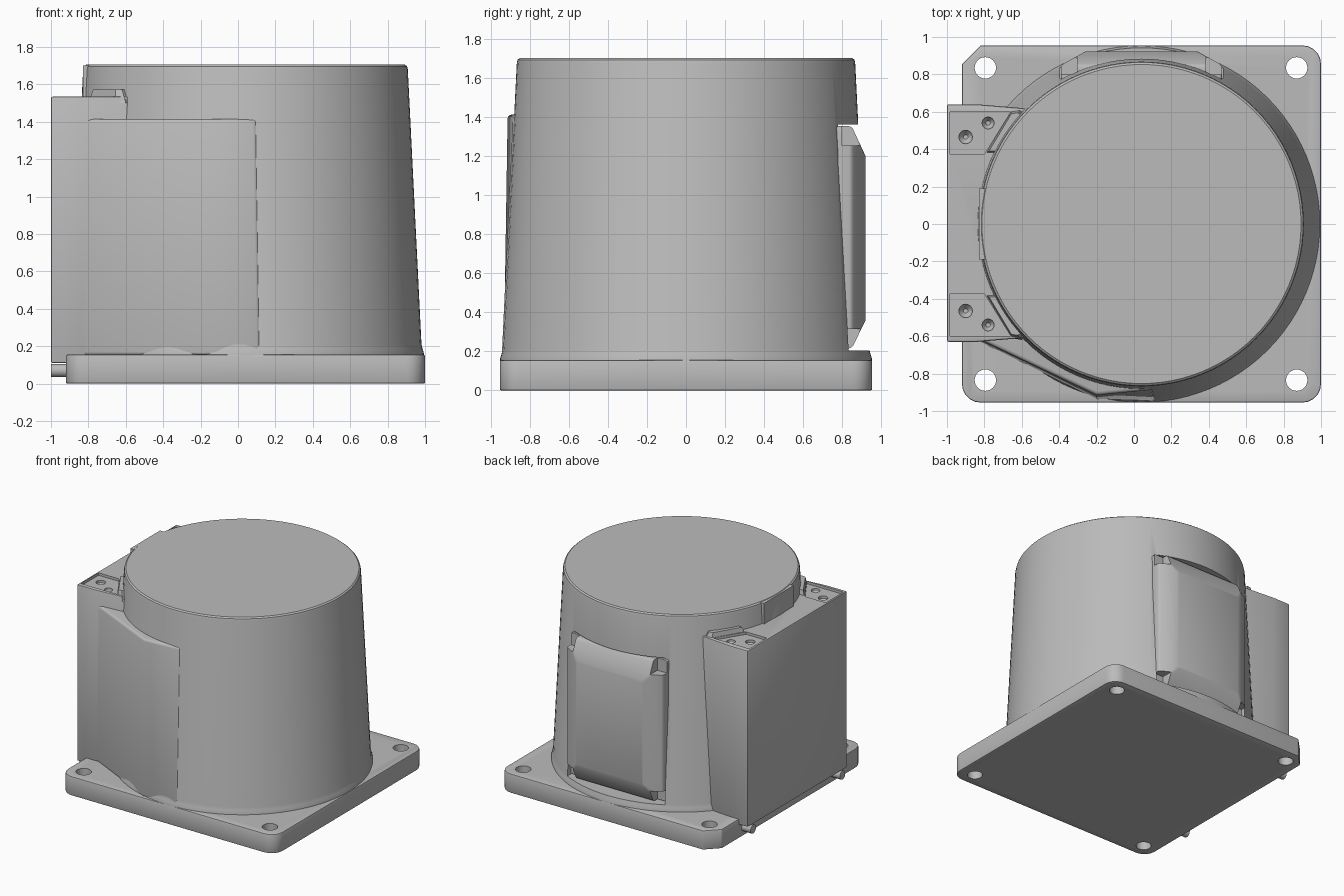
import bpy, bmesh, math
from mathutils import Vector

if "Cube" in bpy.data.objects:
    bpy.data.objects.remove(bpy.data.objects["Cube"], do_unlink=True)

grey = bpy.data.materials.new("housing grey")
grey.use_nodes = True
colour = (0.5, 0.5, 0.5, 1)
grey.diffuse_color = colour
grey.node_tree.nodes["Principled BSDF"].inputs["Base Color"].default_value = colour

CX = 0.04  # drum axis


def loft(name, rings):
    """Closed solid through rings that share one point count."""
    bm = bmesh.new()
    loops = [[bm.verts.new(p) for p in ring] for ring in rings]
    n = len(loops[0])
    for a, b in zip(loops, loops[1:]):
        for i in range(n):
            j = (i + 1) % n
            bm.faces.new((a[i], a[j], b[j], b[i]))
    bm.faces.new(loops[0][::-1])
    bm.faces.new(loops[-1])
    bmesh.ops.recalc_face_normals(bm, faces=bm.faces)
    mesh = bpy.data.meshes.new(name)
    bm.to_mesh(mesh)
    bm.free()
    mesh.materials.append(grey)
    obj = bpy.data.objects.new(name, mesh)
    bpy.context.collection.objects.link(obj)
    return obj


def prism(name, pts, z0, z1, top=None):
    return loft(name, [[(x, y, z0) for x, y in pts],
                       [(x, y, z1) for x, y in (top or pts)]])


def rect(x0, x1, y0, y1):
    return [(x0, y0), (x1, y0), (x1, y1), (x0, y1)]


def lathe(name, centre, profile, sides, axis="z"):
    rings = []
    for r, h in profile:
        ring = []
        for i in range(sides):
            a = math.tau * i / sides
            u, v = r * math.cos(a), r * math.sin(a)
            p = (u, v, h) if axis == "z" else (h, u, v)
            ring.append(Vector(centre) + Vector(p))
        rings.append(ring)
    return loft(name, rings)


def activate(obj):
    bpy.ops.object.select_all(action="DESELECT")
    obj.select_set(True)
    bpy.context.view_layer.objects.active = obj


def cut(obj, cutter):
    mod = obj.modifiers.new("cut", "BOOLEAN")
    mod.operation = "DIFFERENCE"
    mod.solver = "EXACT"
    mod.object = cutter
    activate(obj)
    bpy.ops.object.modifier_apply(modifier=mod.name)
    bpy.data.objects.remove(cutter, do_unlink=True)


def bevel(obj, width, segments=2):
    mod = obj.modifiers.new("bevel", "BEVEL")
    mod.width = width
    mod.segments = segments
    mod.limit_method = "ANGLE"
    activate(obj)
    bpy.ops.object.modifier_apply(modifier=mod.name)


def mirror_y(pts, s):
    return [(x, s * y) for x, y in pts]


parts = []

# Square mounting plate with rounded corners and four bolt holes
corner = 0.1
outline = []
for cx, cy, start in ((1, 0.955, 0), (-0.92, 0.955, 90), (-0.92, -0.955, 180), (1, -0.955, 270)):
    ox = cx - math.copysign(corner, cx)
    oy = cy - math.copysign(corner, cy)
    steps = 1 if start == 90 else 5
    for k in range(steps + 1):
        a = math.radians(start + 90 * k / steps)
        outline.append((ox + corner * math.cos(a), oy + corner * math.sin(a)))
plate = prism("mounting_plate", outline, 0, 0.155)
bevel(plate, 0.008)
for x in (-0.795, 0.87):
    for y in (-0.835, 0.835):
        cut(plate, lathe("hole_cutter", (x, y, 0), [(0.057, -0.1), (0.057, 0.3)], 32))
parts.append(plate)

# Tapered drum with a small foot fillet and rounded top rim
drum = lathe("drum", (CX, 0, 0),
             [(0.954, 0.15), (0.953, 0.165), (0.947, 0.185), (0.941, 0.21),
              (0.868, 1.68), (0.864, 1.696), (0.853, 1.705)], 96)
cut(drum, loft("recess_cutter", [[(x, y, z) for x, z in rect(-0.395, 0.475, 0.205, 1.365)]
                                 for y in (0.78, 1.2)]))
parts.append(drum)

# Rear cover: a shallow pyramid-sided panel with notched corners
panel = loft("rear_cover", [[(x, y, z) for x, z in rect(*r)] for y, r in (
    (0.7, (-0.39, 0.47, 0.215, 1.355)),
    (0.85, (-0.39, 0.47, 0.215, 1.355)),
    (0.922, (-0.26, 0.34, 0.36, 1.2)))])
bevel(panel, 0.015, 3)
for x in (-0.36, 0.44):
    for z in (0.26, 1.31):
        cut(panel, loft("notch_cutter", [
            [(px, y, pz) for px, pz in rect(x - 0.055, x + 0.055, z - 0.055, z + 0.055)]
            for y in (0.8, 1)]))
parts.append(panel)

# Flat-sided terminal housing
housing = prism("side_housing", [
    (-1, -0.63), (-0.84, -0.63), (-0.6, -0.61), (0, -0.5),
    (0, 0.5), (-0.6, 0.62), (-0.84, 0.64), (-1, 0.64)], 0.11, 1.535)
bevel(housing, 0.01)
for s in (-1, 1):
    # Recessed connector pads with two dimples each
    pad = mirror_y([(-0.985, 0.375), (-0.985, 0.6), (-0.66, 0.6), (-0.8, 0.375)], s)
    cut(housing, prism("pad_cutter", pad, 1.515, 1.7))
    for x, y, r in ((-0.9, 0.465, 0.036), (-0.78, 0.54, 0.032)):
        cut(housing, lathe("dimple_cutter", (x, s * y, 0), [(0.012, 1.465), (r, 1.495), (r, 1.6)], 24))
    # Raised ridge between pad and drum
    ridge = mirror_y([(-0.8, 0.375), (-0.655, 0.61), (-0.6, 0.62), (-0.5, 0.5), (-0.6, 0.375)], s)
    top = mirror_y([(-0.775, 0.39), (-0.655, 0.59), (-0.62, 0.595), (-0.5, 0.5), (-0.6, 0.39)], s)
    parts.append(prism("pad_ridge", ridge, 1.5, 1.572, top))
    # Locating pins under the housing
    parts.append(lathe("locating_pin", (0, s * 0.57, 0.07), [(0.035, -1), (0.035, -0.88)], 20, "x"))
parts.append(housing)

# Flat key on the drum rim
parts.append(prism("rim_key", rect(-0.83, -0.6, -0.19, 0.19), 1.5, 1.702))

# Front fairing that blends the housing into the drum
fairing = prism("front_fairing",
                [(-0.9, -0.58), (-0.82, -0.63), (-0.2, -0.935), (0.12, -0.947), (0.1, -0.5)],
                0.15, 1.415,
                [(-0.9, -0.58), (-0.82, -0.62), (-0.2, -0.915), (0.1, -0.885), (0.1, -0.5)])
bevel(fairing, 0.02, 3)
parts.append(fairing)

for part in parts:
    activate(part)
    bpy.ops.object.shade_smooth_by_angle(angle=math.radians(30))
